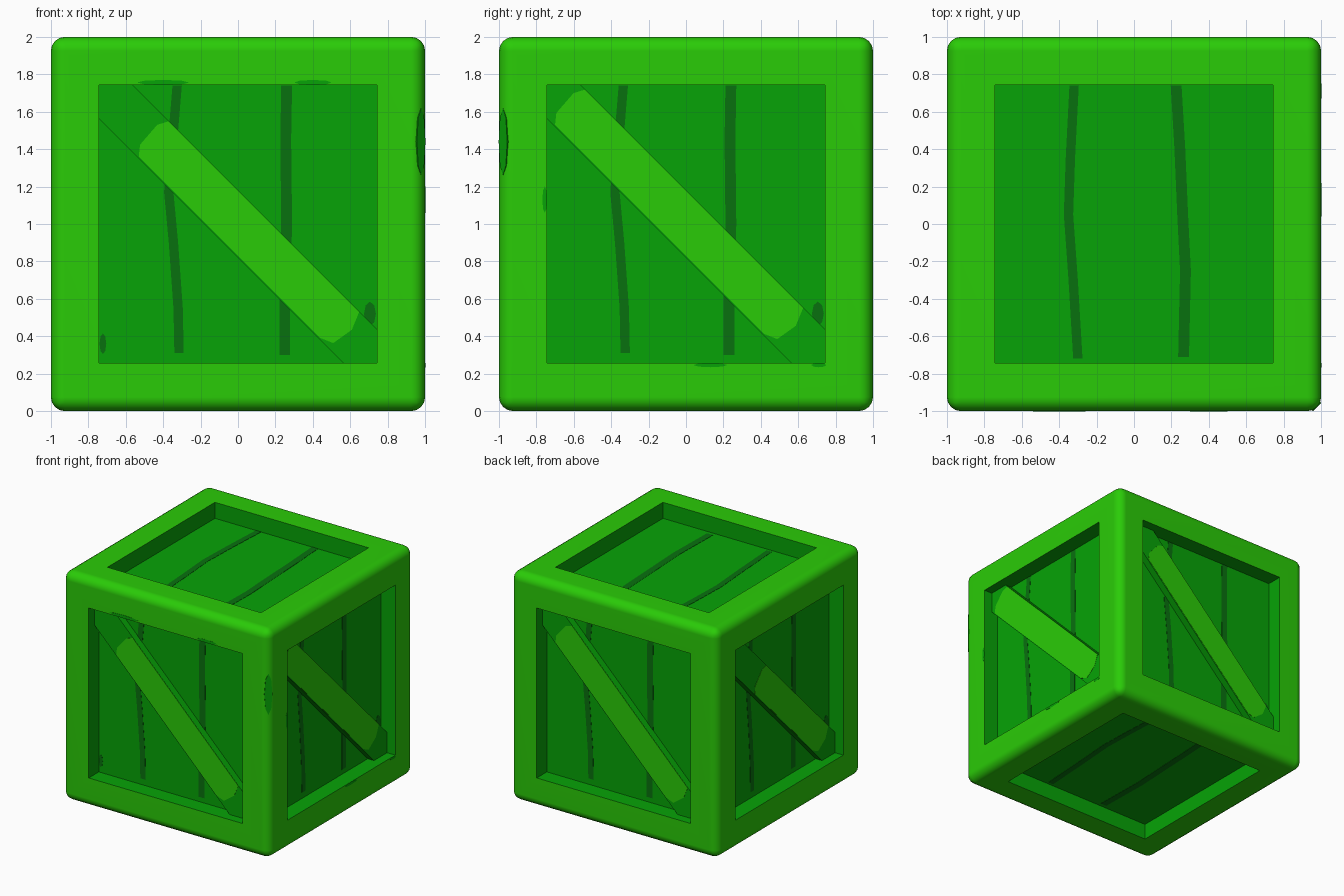
import bpy, bmesh, math
from mathutils import Vector

if "Cube" in bpy.data.objects:
    bpy.data.objects.remove(bpy.data.objects["Cube"])


def material(name, rgb):
    m = bpy.data.materials.new(name)
    m.diffuse_color = (*rgb, 1)
    m.use_nodes = True
    m.node_tree.nodes["Principled BSDF"].inputs["Base Color"].default_value = m.diffuse_color
    return m


LIGHT = material("light green", (0.023, 0.60, 0.0022))
MID = material("mid green", (0.0020, 0.37, 0.0020))
DARK = material("dark green", (0.0025, 0.165, 0.0045))

HOLE, PANEL, BRACE, ROUND = 0.742, 0.86, 0.92, 0.075
CENTRE = Vector((0, 0, 1))

# Each side of the crate: right and up directions as seen from outside
SIDES = {
    "front": (Vector((1, 0, 0)), Vector((0, 0, 1))),
    "right": (Vector((0, 1, 0)), Vector((0, 0, 1))),
    "back": (Vector((-1, 0, 0)), Vector((0, 0, 1))),
    "left": (Vector((0, -1, 0)), Vector((0, 0, 1))),
    "top": (Vector((1, 0, 0)), Vector((0, 1, 0))),
    "bottom": (Vector((-1, 0, 0)), Vector((0, 1, 0))),
}
EDGE = (Vector((1, 1, 0)).normalized(), Vector((0, 0, 1)))


def to_object(bm, name, mats):
    me = bpy.data.meshes.new(name)
    bmesh.ops.recalc_face_normals(bm, faces=bm.faces)
    bm.to_mesh(me)
    bm.free()
    ob = bpy.data.objects.new(name, me)
    bpy.context.collection.objects.link(ob)
    for m in mats:
        me.materials.append(m)
    return ob


def plate(name, axes, points, d0, d1, mat):
    """Prism with an outline drawn on one side, between two depths."""
    r, u = axes
    n = r.cross(u)
    bm = bmesh.new()
    rings = [[bm.verts.new(CENTRE + r * a + u * b + n * d) for a, b in points]
             for d in (d0, d1)]
    bm.faces.new(rings[1])
    bm.faces.new(rings[0][::-1])
    k = len(points)
    for i in range(k):
        j = (i + 1) % k
        bm.faces.new((rings[0][i], rings[0][j], rings[1][j], rings[1][i]))
    return to_object(bm, name, [mat])


def blob(cx, cy, rx, ry):
    return [(cx + rx * math.cos(i * math.pi / 4),
             cy + ry * math.sin(i * math.pi / 4)) for i in range(8)]


# Crate frame: rounded cube with a recessed panel in each face
bm = bmesh.new()
bmesh.ops.create_cube(bm, size=2)
bmesh.ops.bevel(bm, geom=bm.edges[:], offset=ROUND, segments=4, profile=0.5,
                affect='EDGES')
big = [f for f in bm.faces if f.calc_area() > 2]
bmesh.ops.inset_individual(bm, faces=big, thickness=1 - ROUND - HOLE,
                           use_even_offset=True)
for f in big:
    n = f.normal.copy()
    new = bmesh.ops.extrude_discrete_faces(bm, faces=[f])["faces"][0]
    bmesh.ops.translate(bm, verts=new.verts, vec=-n * (1 - PANEL))
# Recess floors and walls take the panel colour
for f in bm.faces:
    inside = all(sum(abs(c) < HOLE + 0.005 for c in v.co) >= 2 for v in f.verts)
    f.material_index = 1 if inside else 0
bmesh.ops.translate(bm, verts=bm.verts, vec=CENTRE)
frame = to_object(bm, "crate_frame", [LIGHT, MID])
bpy.context.view_layer.objects.active = frame
frame.select_set(True)
bpy.ops.object.shade_smooth_by_angle(angle=math.radians(35))
wn = frame.modifiers.new("even_shading", 'WEIGHTED_NORMAL')
wn.keep_sharp = True

# Plank gaps: two wavering dark stripes on every panel (across, up)
UPRIGHT = (
    [(-0.325, 0.741), (-0.345, 0.5), (-0.37, 0.17), (-0.345, -0.1), (-0.32, -0.45), (-0.315, -0.69)],
    [(0.26, 0.741), (0.255, 0.45), (0.26, 0.0), (0.25, -0.4), (0.25, -0.7)],
)
FLAT = (
    [(-0.32, 0.741), (-0.34, 0.35), (-0.35, 0.05), (-0.325, -0.3), (-0.30, -0.72)],
    [(0.225, 0.741), (0.245, 0.4), (0.26, 0.05), (0.275, -0.25), (0.265, -0.71)],
)
for side, axes in SIDES.items():
    paths = FLAT if side in ("top", "bottom") else UPRIGHT
    for i, path in enumerate(paths):
        w = 0.025 + 0.004 * i
        if side == "right":
            path = [(a - 0.02, b) if i else (a - 0.01, b) for a, b in path]
        pts = [(a - w, b) for a, b in path] + [(a + w, b) for a, b in path[::-1]]
        plate(f"{side}_plank_gap_{i + 1}", axes, pts, PANEL - 0.003, PANEL + 0.002, DARK)

# Diagonal braces on the four upright sides, with a lighter worn face
C = HOLE - 0.18
OUTLINE = [(-HOLE, HOLE), (-HOLE, C), (C, -HOLE), (HOLE, -HOLE), (HOLE, -C), (-C, HOLE)]
LIT_SPAN = {"front": (-0.67, 0.82), "right": (-0.91, 0.79),
            "back": (-0.79, 0.84), "left": (-0.44, 0.82)}
for side, (s0, s1) in LIT_SPAN.items():
    axes = SIDES[side]
    plate(f"{side}_brace", axes, OUTLINE, PANEL - 0.01, BRACE, MID)
    lo, hi, q = -0.12, 0.126, math.sqrt(0.5)
    shape = [(s0 + 0.04, lo), (s1 - 0.08, lo), (s1 - 0.01, -0.09), (s1 + 0.01, 0.03),
             (s1 - 0.03, hi), (s0 + 0.02, hi), (s0 - 0.01, 0.07), (s0, -0.07)]
    pts = [((s + t) * q, (t - s) * q) for s, t in shape]
    plate(f"{side}_brace_face", axes, pts, BRACE - 0.003, BRACE + 0.002, LIGHT)
    # Small dark scuff beside the lower end of the brace
    plate(f"{side}_scuff", axes, blob(0.705, -0.48, 0.032, 0.065),
          PANEL - 0.003, PANEL + 0.002, DARK)

# Worn patches on the panels, frame and front right edge
front, right = SIDES["front"], SIDES["right"]
plate("front_corner_scuff", front, blob(-0.722, -0.64, 0.018, 0.055),
      PANEL - 0.003, PANEL + 0.002, DARK)
plate("front_upper_patch", front, blob(0.4, 0.756, 0.1, 0.014), 0.995, 1.001, MID)
plate("front_upper_left_patch", front, blob(-0.4, 0.756, 0.14, 0.014), 0.995, 1.001, MID)
plate("right_worn_patch", right, blob(-0.755, 0.13, 0.013, 0.07), 0.995, 1.001, MID)
plate("right_lower_patch", right, blob(0.13, -0.754, 0.09, 0.012), 0.995, 1.001, MID)
plate("right_corner_patch", right, blob(0.71, -0.754, 0.04, 0.012), 0.995, 1.001, MID)
plate("edge_worn_patch", EDGE, blob(0, 0.44, 0.032, 0.18), 1.375, 1.3845, MID)
